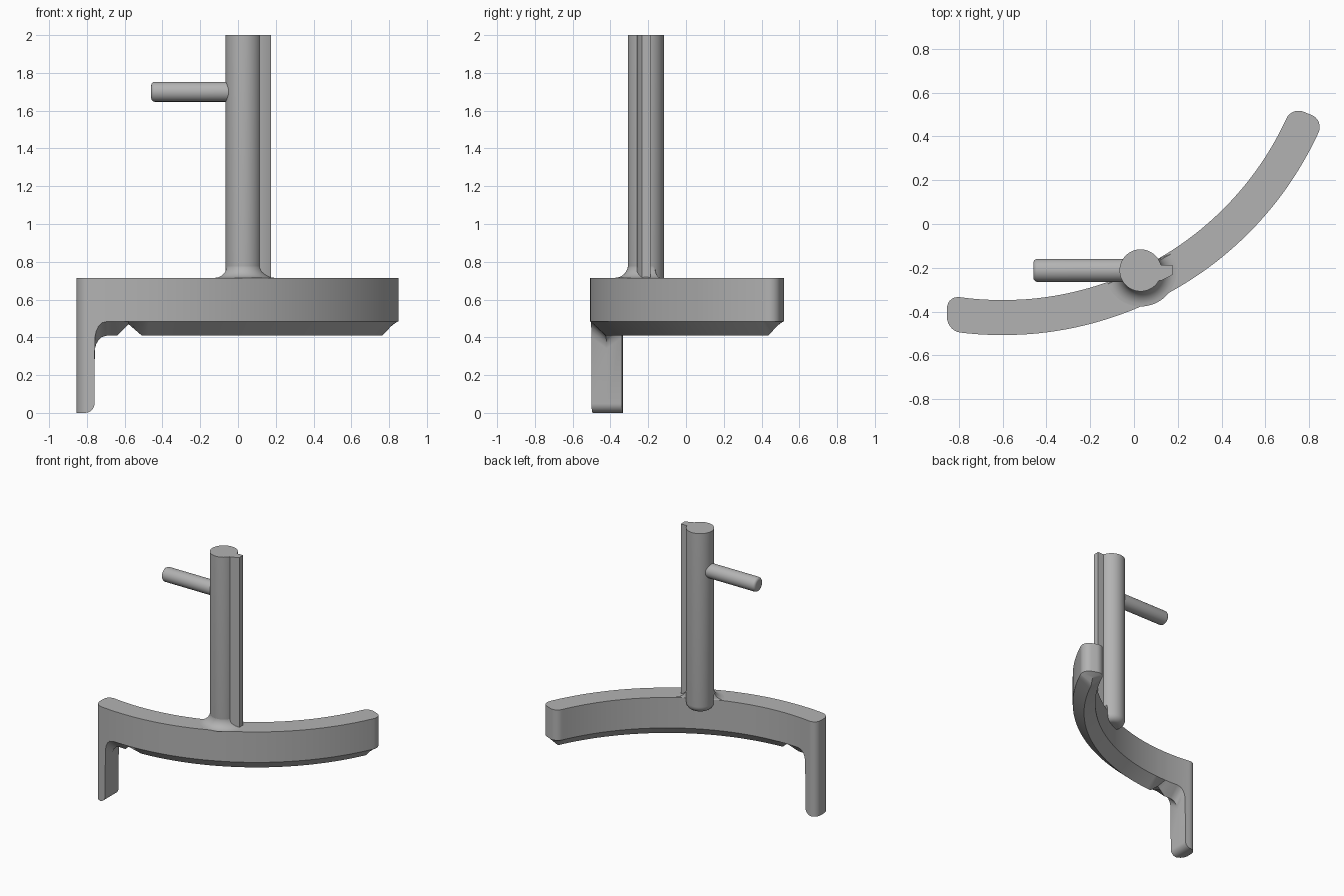
import bpy, bmesh, math
from mathutils import Vector, Matrix

if "Cube" in bpy.data.objects:
    bpy.data.objects.remove(bpy.data.objects["Cube"])

grey = bpy.data.materials.new("plain grey")
grey.use_nodes = True
grey.diffuse_color = (0.45, 0.45, 0.45, 1)
grey.node_tree.nodes["Principled BSDF"].inputs["Base Color"].default_value = grey.diffuse_color


def finish(name, bm):
    bmesh.ops.recalc_face_normals(bm, faces=bm.faces)
    mesh = bpy.data.meshes.new(name)
    bm.to_mesh(mesh)
    bm.free()
    mesh.materials.append(grey)
    obj = bpy.data.objects.new(name, mesh)
    bpy.context.collection.objects.link(obj)
    bpy.ops.object.select_all(action='DESELECT')
    obj.select_set(True)
    bpy.context.view_layer.objects.active = obj
    bpy.ops.object.shade_smooth_by_angle(angle=math.radians(32))
    return obj


def loft(bm, rings, closed=True, caps=True):
    """Skin a list of point rings, optionally capping the ends."""
    rows = [[bm.verts.new(p) for p in ring] for ring in rings]
    for a, b in zip(rows, rows[1:]):
        n = len(a)
        for i in range(n if closed else n - 1):
            j = (i + 1) % n
            bm.faces.new((a[i], a[j], b[j], b[i]))
    if caps:
        bm.faces.new(rows[0])
        bm.faces.new(rows[-1])


# Curved bar with the leg: sections swept along a circular arc
CX, CY, R = -0.6, 1.08, 1.508
HALF, TOP, EDGE, KEEL, ROUND = 0.08, 0.715, 0.485, 0.41, 0.06
LEFT, LEG_X, END = -0.855, -0.76, math.radians(-22.4)


def half_width(s):
    """Half width at distance s from a rounded end."""
    if s >= ROUND:
        return HALF
    return HALF - ROUND + math.sqrt(ROUND ** 2 - (ROUND - s) ** 2)


def section(x, angle, hw, edge, keel):
    def at(off):
        r = R + off
        if angle is None:
            return x, CY - math.sqrt(r * r - (x - CX) ** 2)
        return CX + r * math.cos(angle), CY + r * math.sin(angle)
    levels = ((hw, TOP), (hw, edge), (0, keel), (-hw, edge), (-hw, TOP))
    return [(*at(off), z) for off, z in levels]


rings = []
# leg with rounded outer corners and a rounded inner toe
for i in range(8):
    s = ROUND * (1 - math.cos(math.pi / 2 * i / 7))
    toe = max(0, LEFT + s + 0.05 - LEG_X)
    z = 0.05 - math.sqrt(0.05 ** 2 - toe ** 2)
    rings.append(section(LEFT + s, None, half_width(s), z, z))
for i in range(3, 9):
    t = math.pi / 2 * i / 8
    z = 0.05 * (1 - math.cos(t))
    rings.append(section(LEG_X - 0.05 + 0.05 * math.sin(t), None, HALF, z, z))
# fillet under the bar and the small notch in the keel
for x, edge, keel in ((-0.758, 0.40, 0.34), (-0.75, 0.435, 0.365), (-0.738, 0.46, 0.385),
                      (-0.72, 0.477, 0.402), (-0.69, EDGE, KEEL), (-0.64, EDGE, KEEL),
                      (-0.602, EDGE, 0.448)):
    rings.append(section(x, None, HALF, edge, keel))
rings.append(section(0, math.acos((-0.58 - CX) / R) * -1, HALF, EDGE, 0.47))
# main sweep, then the rounded and chamfered far end
start = -math.acos((-0.51 - CX) / R)
stop = END - 0.075 / R
for i in range(49):
    rings.append(section(0, start + (stop - start) * i / 48, HALF, EDGE, KEEL))
for i in range(9):
    s = ROUND * (1 - math.sin(math.pi / 2 * i / 8))
    rings.append(section(0, END - s / R, half_width(s), EDGE, EDGE - s))
bm = bmesh.new()
loft(bm, rings)
finish("curved_bar_and_leg", bm)

# Post and its flared foot
PX, PY, PR = 0.03, -0.212, 0.096
SEG = 64


def circle(r, z, limit=False):
    pts = []
    for i in range(SEG):
        a = 2 * math.pi * i / SEG
        rr = r
        # keep the flare on top of the bar
        while limit and rr > PR - 0.002:
            d = math.hypot(PX + rr * math.cos(a) - CX, PY + rr * math.sin(a) - CY)
            if d >= R - HALF:
                break
            rr -= 0.002
        pts.append((PX + rr * math.cos(a), PY + rr * math.sin(a), z))
    return pts


bm = bmesh.new()
rounded = [circle(PR - 0.05 * (1 - math.cos(t)), 0.69 - 0.05 * math.sin(t))
           for t in (math.pi / 2 * i / 6 for i in range(7))]
loft(bm, [circle(PR, 2.0)] + rounded)
finish("post", bm)

bm = bmesh.new()
flare = []
for i in range(9):
    t = math.pi / 2 * i / 8
    flare.append(circle(PR - 0.001 + 0.07 * (1 - math.cos(t)), TOP + 0.07 * (1 - math.sin(t)), True))
loft(bm, flare, caps=False)
finish("post_flare", bm)

# Key rib running up the post
outline = ((PX, -0.188), (0.175, -0.188), (0.175, -0.233), (0.125, -0.259), (PX, -0.259))
bm = bmesh.new()
loft(bm, [[(x, y, z) for x, y in outline] for z in (0.70, 2.0)])
finish("post_key", bm)

# Side pin with a rounded tip
bm = bmesh.new()
tip, length = -0.46, 0.46
bmesh.ops.create_cone(bm, cap_ends=True, segments=40, radius1=0.053, radius2=0.053, depth=length,
                      matrix=Matrix.Translation(Vector((tip + length / 2, PY, 1.7)))
                      @ Matrix.Rotation(math.pi / 2, 4, 'Y'))
rim = [e for e in bm.edges if all(v.co.x < tip + 0.01 for v in e.verts)]
bmesh.ops.bevel(bm, geom=rim, offset=0.02, segments=4, profile=0.5, affect='EDGES')
finish("side_pin", bm)
